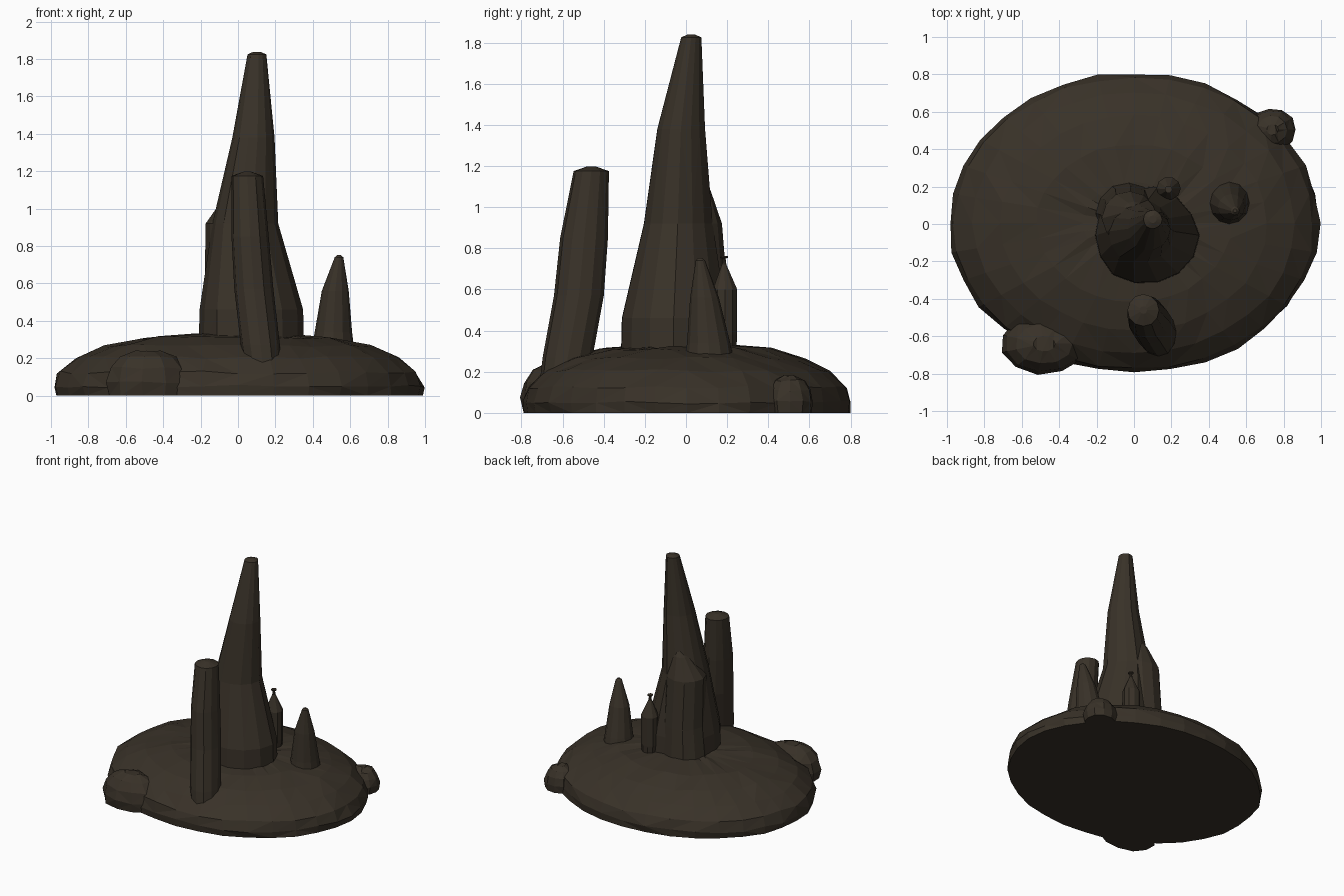
import bpy, bmesh, math, random

random.seed(4)
mat = bpy.data.materials.new("dark brown rock")
mat.diffuse_color = (0.040, 0.031, 0.021, 1)


def loft(name, rings, sides, rough=0.0, rough_z=0.0, ridge=0.0):
    """Stack of elliptical rings (cx, cy, z, rx, ry), capped, flat shaded."""
    bm = bmesh.new()
    lumps = [1 + random.uniform(-ridge, ridge) for _ in range(sides)]
    loops = []
    for n, (cx, cy, z, rx, ry) in enumerate(rings):
        loop = []
        for i in range(sides):
            a = 2 * math.pi * i / sides
            k = lumps[i] * (1 + random.uniform(-rough, rough))
            dz = random.uniform(-rough_z, rough_z) if n else 0
            loop.append(bm.verts.new((cx + rx * k * math.cos(a), cy + ry * k * math.sin(a), z + dz)))
        loops.append(loop)
    for a, b in zip(loops, loops[1:]):
        for i in range(sides):
            j = (i + 1) % sides
            bm.faces.new((a[i], a[j], b[j], b[i]))
    bm.faces.new(loops[0][::-1])
    bm.faces.new(loops[-1])
    bmesh.ops.triangulate(bm, faces=bm.faces[:])
    bmesh.ops.recalc_face_normals(bm, faces=bm.faces[:])
    mesh = bpy.data.meshes.new(name)
    bm.to_mesh(mesh)
    bm.free()
    mesh.materials.append(mat)
    ob = bpy.data.objects.new(name, mesh)
    bpy.context.collection.objects.link(ob)
    return ob


def boulder(name, x, y, rx, ry, h):
    prof = [(0.93, 0), (1, 0.3), (0.9, 0.62), (0.65, 0.87), (0.25, 1)]
    loft(name, [(x, y, h * t, rx * s, ry * s) for s, t in prof], 11, 0.03, 0.006)


# island mound
mound = [(0.98, 0), (0.99, 0.05), (0.96, 0.125), (0.86, 0.205), (0.71, 0.265),
         (0.52, 0.31), (0.27, 0.325), (0.08, 0.33)]
loft("island_mound", [(0, 0.005, z, s, 0.81 * s) for s, z in mound], 32, 0.01, 0.008)

# shore boulders
boulder("left_boulder", -0.48, -0.64, 0.235, 0.165, 0.24)
boulder("right_boulder", 0.74, 0.505, 0.125, 0.115, 0.18)

# main spire
loft("main_spire", [(0.065, -0.06, 0.25, 0.28, 0.265), (0.065, -0.06, 0.46, 0.275, 0.26),
                    (0.035, -0.04, 0.92, 0.175, 0.17), (0.08, -0.025, 1.38, 0.112, 0.118),
                    (0.1, 0.025, 1.825, 0.05, 0.05), (0.1, 0.025, 1.838, 0.02, 0.02)],
     14, 0, 0, 0.03)

# buttress tower behind the spire
loft("rear_buttress", [(-0.03, 0.06, 0.25, 0.18, 0.165), (-0.02, 0.05, 0.55, 0.155, 0.155),
                       (-0.02, 0.03, 0.92, 0.15, 0.145), (0.0, 0.06, 1.08, 0.06, 0.06),
                       (0.02, 0.05, 1.18, 0.01, 0.01)], 12, 0, 0, 0.03)

# leaning front column
loft("front_column", [(0.14, -0.60, 0.10, 0.10, 0.115), (0.12, -0.575, 0.27, 0.105, 0.12),
                      (0.085, -0.52, 0.57, 0.105, 0.12), (0.065, -0.495, 0.85, 0.10, 0.115),
                      (0.05, -0.46, 1.175, 0.085, 0.085), (0.05, -0.46, 1.198, 0.02, 0.02)],
     12, 0, 0, 0.03)

# small side cone
loft("side_cone", [(0.507, 0.115, 0.22, 0.118, 0.125), (0.51, 0.11, 0.34, 0.1, 0.105),
                   (0.52, 0.09, 0.56, 0.072, 0.07), (0.54, 0.07, 0.74, 0.023, 0.023),
                   (0.54, 0.07, 0.752, 0.01, 0.01)], 12)

# rear turret with pointed roof and capped finial
loft("rear_turret", [(0.185, 0.19, 0.28, 0.055, 0.055), (0.185, 0.19, 0.38, 0.065, 0.062),
                     (0.185, 0.19, 0.6, 0.065, 0.062), (0.185, 0.185, 0.72, 0.012, 0.012),
                     (0.185, 0.185, 0.75, 0.008, 0.008), (0.185, 0.185, 0.754, 0.02, 0.02),
                     (0.185, 0.185, 0.762, 0.02, 0.02)], 10)
